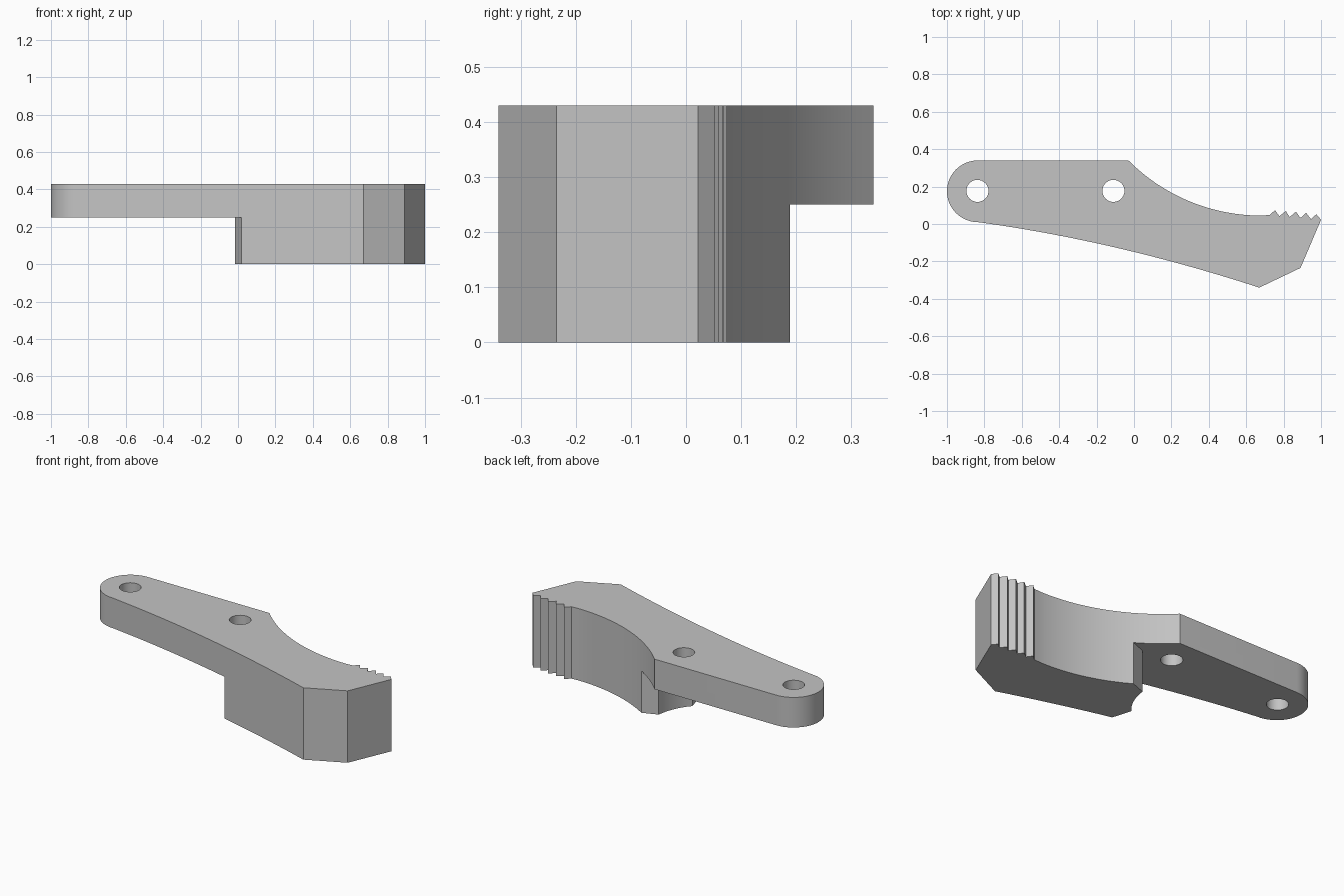
import bpy, bmesh
from math import sin, cos, pi, sqrt
from mathutils import Vector

cube = bpy.data.objects.get("Cube")
if cube:
    bpy.data.objects.remove(cube, do_unlink=True)

TOP, STEP = 0.43, 0.25
CAP, RADIUS = Vector((-0.835, 0.175)), 0.165

grey = bpy.data.materials.new("plain grey")
grey.use_nodes = True
grey.diffuse_color = (0.55, 0.55, 0.55, 1)
grey.node_tree.nodes["Principled BSDF"].inputs["Base Color"].default_value = (0.55, 0.55, 0.55, 1)


def prism(name, outline, low, high):
    """Extrude a closed outline between two heights."""
    bm = bmesh.new()
    face = bm.faces.new([bm.verts.new((p[0], p[1], low)) for p in outline])
    grown = bmesh.ops.extrude_face_region(bm, geom=[face])
    verts = [v for v in grown["geom"] if isinstance(v, bmesh.types.BMVert)]
    bmesh.ops.translate(bm, verts=verts, vec=(0, 0, high - low))
    bmesh.ops.recalc_face_normals(bm, faces=bm.faces)
    mesh = bpy.data.meshes.new(name)
    bm.to_mesh(mesh)
    bm.free()
    obj = bpy.data.objects.new(name, mesh)
    bpy.context.collection.objects.link(obj)
    mesh.materials.append(grey)
    return obj


def bezier(a, b, c, steps):
    a, b, c = Vector(a), Vector(b), Vector(c)
    return [a * (1 - t) ** 2 + b * 2 * t * (1 - t) + c * t * t
            for t in (i / steps for i in range(steps + 1))]


def circle(centre, radius, start=0.0, sweep=2 * pi, steps=32):
    return [(centre[0] + radius * cos(start + sweep * i / steps),
             centre[1] + radius * sin(start + sweep * i / steps)) for i in range(steps)]


# Outline: front curve, blunt end, gripping teeth, hollow arc, round arm end
outline = bezier((-0.835, 0.01), (-0.1, -0.09), (0.67, -0.34), 24)
outline += [(0.89, -0.235), (1.0, 0.022)]
for peak, valley in (((0.975, 0.052), (0.946, 0.026)), ((0.92, 0.06), (0.89, 0.032)),
                     ((0.866, 0.066), (0.832, 0.037)), ((0.812, 0.069), (0.777, 0.042)),
                     ((0.754, 0.074), (0.725, 0.048))):
    outline += [peak, valley]
for i in range(25):
    x = 0.68 - 0.71 * i / 24
    outline.append((x, 1.047 - sqrt(1.004 - (x - 0.68) ** 2)))
outline += circle(CAP, RADIUS, pi / 2, pi, 24)
body = prism("jaw_arm", outline, 0, TOP)

# Cutters: two bolt holes and the step under the arm
cutters = [prism("bolt_hole", circle((x, 0.177), 0.059), -0.1, TOP + 0.1)
           for x in (-0.837, -0.11)]
step = [(0.095, -0.4)] + bezier((-0.015, -0.04), (0.058, 0.04), (0.072, 0.155), 10)
step += [(0.25, 0.222), (0.25, 0.6), (-1.2, 0.6), (-1.2, -0.4)]
cutters.append(prism("underside_step", step, -0.1, STEP))

bpy.ops.object.select_all(action='DESELECT')
bpy.context.view_layer.objects.active = body
body.select_set(True)
for cutter in cutters:
    cutter.hide_render = True
    cut = body.modifiers.new(cutter.name, 'BOOLEAN')
    cut.operation, cut.solver, cut.object = 'DIFFERENCE', 'EXACT', cutter
    bpy.ops.object.modifier_apply(modifier=cut.name)
    bpy.data.objects.remove(cutter, do_unlink=True)

bpy.ops.object.shade_smooth_by_angle(angle=pi / 7)
